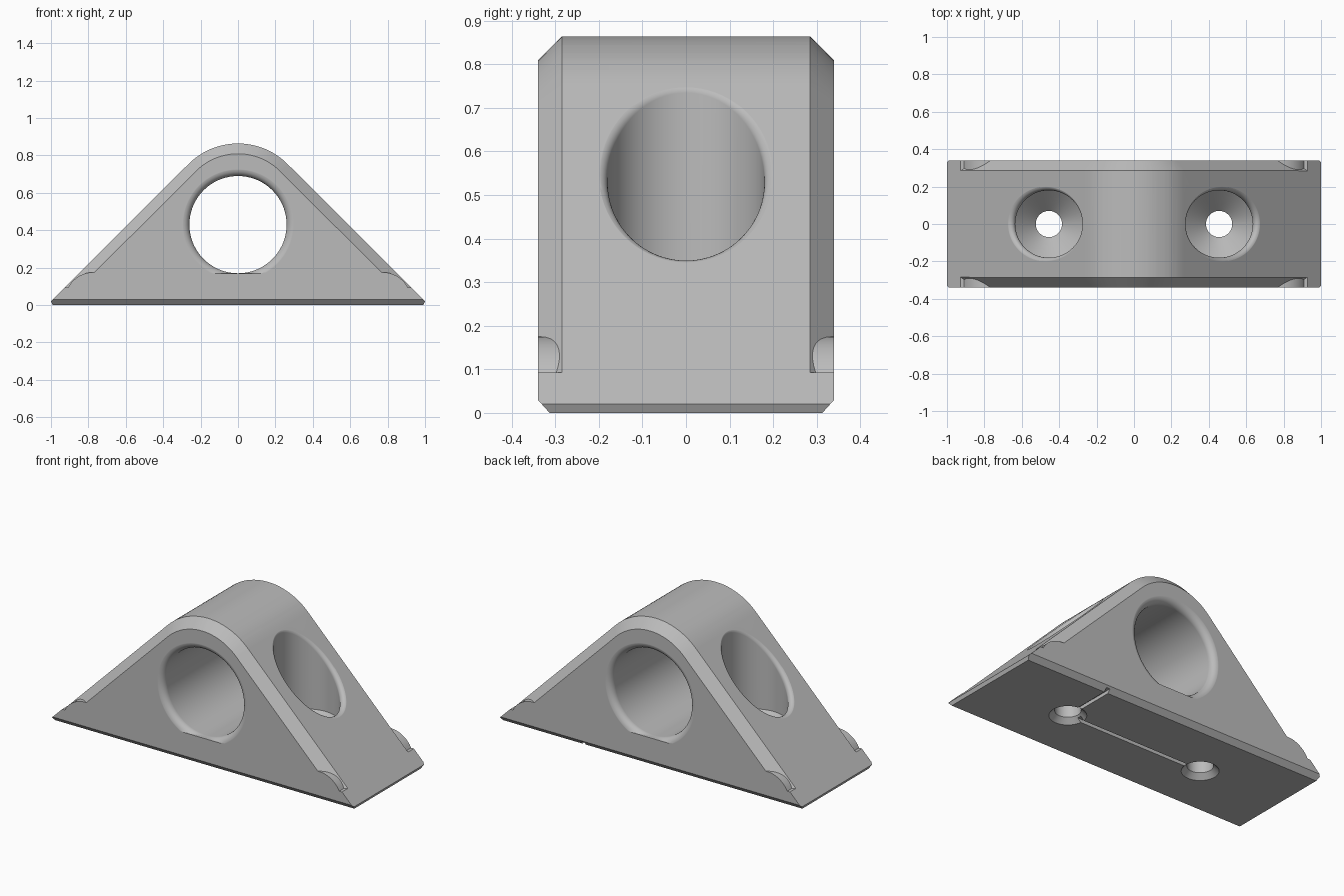
import bpy, bmesh, math
from mathutils import Vector

if "Cube" in bpy.data.objects:
    bpy.data.objects.remove(bpy.data.objects["Cube"])

CREST_Z, CREST_R = 0.49, 0.374      # rounded ridge of the wedge
SLOPE = 1.02                        # flanks follow |x| + z = SLOPE
HALF_Y, CHAMFER = 0.34, 0.055
SEG = 72


def loft(name, rings):
    """Closed solid through rings that share one vertex count."""
    bm = bmesh.new()
    rows = [[bm.verts.new(p) for p in ring] for ring in rings]
    n = len(rows[0])
    for a, b in zip(rows, rows[1:]):
        for i in range(n):
            j = (i + 1) % n
            bm.faces.new((a[i], a[j], b[j], b[i]))
    bm.faces.new(rows[0][::-1])
    bm.faces.new(rows[-1])
    bmesh.ops.recalc_face_normals(bm, faces=bm.faces)
    mesh = bpy.data.meshes.new(name)
    bm.to_mesh(mesh)
    bm.free()
    ob = bpy.data.objects.new(name, mesh)
    bpy.context.collection.objects.link(ob)
    return ob


def boolean(ob, tool, operation='DIFFERENCE'):
    """Apply a boolean and discard the tool."""
    mod = ob.modifiers.new('cut', 'BOOLEAN')
    mod.operation, mod.solver, mod.object = operation, 'EXACT', tool
    bpy.context.view_layer.objects.active = ob
    bpy.ops.object.modifier_apply(modifier=mod.name)
    bpy.data.objects.remove(tool)


def outline(offset, foot):
    """Wedge outline in x, z, moved inward by offset, closed by foot points."""
    r = CREST_R - offset
    arc = [(r * math.cos(a), CREST_Z + r * math.sin(a))
           for a in (math.radians(45 + 90 * i / 24) for i in range(25))]
    return foot + arc + [(-x, z) for x, z in reversed(foot)]


def box(name, x, y, z, size):
    sx, sy, sz = (s / 2 for s in size)
    ring = [(-sx, -sy), (sx, -sy), (sx, sy), (-sx, sy)]
    return loft(name, [[(x + a, y + b, z + c) for a, b in ring] for c in (-sz, sz)])


# Wedge body, trimmed to depth with bevelled lower front and back edges
prof = outline(0, [(0.99, 0), (1, 0.02)])
body = loft('mounting_block', [[(x, y, z) for x, z in prof] for y in (-0.6, 0.6)])
depth = [(0.313, -0.0001), (HALF_Y, 0.03), (HALF_Y, 1.5)]
depth = depth + [(-y, z) for y, z in reversed(depth)]
boolean(body, loft('depth_trim', [[(x, y, z) for y, z in depth] for x in (-1.5, 1.5)]),
        'INTERSECT')

# Upper edge chamfers, which run out over rounded feet
run = [(0.775 + 0.15 * math.sin(a), 0.025 + 0.15 * math.cos(a))
       for a in (math.radians(7 * i) for i in range(10))]
run += [(1.5, run[-1][1]), (1.5, 2)]
run = run + [(-x, z) for x, z in reversed(run)]
chamfer_tool = loft('chamfer_tool', [[(x, y, z) for x, z in run] for y in (-0.42, 0.42)])
rings = []
for y in (-0.45, 0, 0.45):
    o = abs(y) - (HALF_Y - CHAMFER)
    base = SLOPE - o * math.sqrt(2) + 0.5
    rings.append([(x, y, z) for x, z in outline(o, [(base, -0.5)])])
boolean(chamfer_tool, loft('chamfer_core', rings))
boolean(body, chamfer_tool)

# Main cross bore with rounded mouths, flattened underneath
R, F = 0.26, 0.04
half = [(R + F - F * math.cos(a), HALF_Y - F + F * math.sin(a))
        for a in (math.radians(90 * i / 8) for i in range(9))]
half[-1] = (R + F, HALF_Y + 0.0005)
half.append((R + F, HALF_Y + 0.1))
stations = [(r, -y) for r, y in reversed(half)] + half
boolean(body, loft('bore_tool', [
    [(r * math.cos(t), y, max(0.43 + r * math.sin(t), 0.1695))
     for t in (2 * math.pi * i / SEG for i in range(SEG))] for r, y in stations]))

# Countersunk vertical screw holes with rounded rims on the sloping flanks
HOLE_X, HOLE_R, RIM = 0.455, 0.18, 0.025
for side in (1, -1):
    dirs = [Vector((math.cos(t), math.sin(t), 0))
            for t in (2 * math.pi * i / SEG for i in range(SEG))]
    centre = Vector((HOLE_X, 0, 0))
    normal = Vector((1, 0, 1)).normalized()
    rings = [[centre + d * r + Vector((0, 0, z)) for d in dirs]
             for r, z in ((0.15, -0.05), (0.1, 0), (0.07, 0.03), (0.07, 0.14), (HOLE_R, 0.25))]
    hubs = []
    for d in dirs:
        p = centre + d * (HOLE_R + RIM)
        p.z = SLOPE - p.x - math.sqrt(2) * RIM
        hubs.append(p)
    for k in range(9):
        rings.append([h + RIM * (-d).slerp(normal, k / 8) + (normal * 0.0004 if k == 8 else Vector())
                      for h, d in zip(hubs, dirs)])
    rings.append([p + normal * 0.3 for p in rings[-1]])
    boolean(body, loft('screw_tool', [[(p.x * side, p.y, p.z) for p in ring] for ring in rings]))

# Narrow grooves underneath: between the holes, and from one hole to the back edge
boolean(body, box('groove_tool', 0, 0, 0, (2 * HOLE_X, 0.024, 0.04)))
boolean(body, box('groove_tool', HOLE_X, 0.2, 0, (0.024, 0.4, 0.04)))

# Finish
grey = bpy.data.materials.new('plain_grey')
grey.diffuse_color = (0.5, 0.5, 0.5, 1)
grey.use_nodes = True
grey.node_tree.nodes["Principled BSDF"].inputs["Base Color"].default_value = grey.diffuse_color
body.data.materials.clear()
body.data.materials.append(grey)
for face in body.data.polygons:
    face.material_index = 0
bpy.ops.object.select_all(action='DESELECT')
body.select_set(True)
bpy.context.view_layer.objects.active = body
bpy.ops.object.shade_smooth_by_angle(angle=math.radians(30))
weighted = body.modifiers.new('even_shading', 'WEIGHTED_NORMAL')
weighted.keep_sharp = True
